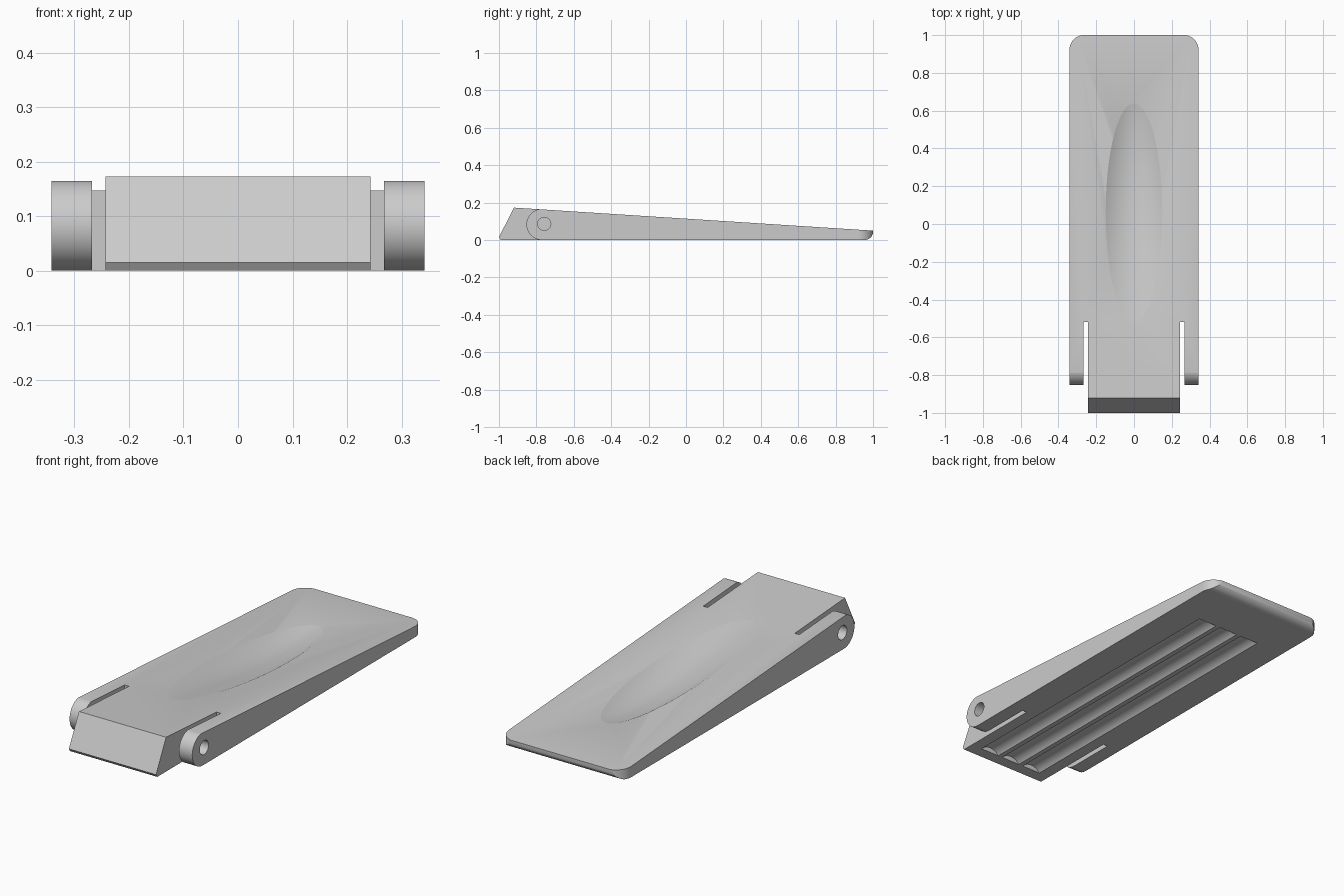
import bpy, bmesh, math
from mathutils import Matrix

cube = bpy.data.objects.get("Cube")
if cube:
    bpy.data.objects.remove(cube, do_unlink=True)

HALF_W = 0.342        # outer half width
TONGUE = 0.243        # half width of the front block
EAR_IN = 0.268        # inner face of the ears
SLOT_X = 0.255        # middle of the slots
SLOPE = (0.173 - 0.05) / 1.92


def top_z(y):
    return 0.173 - (y + 0.92) * SLOPE


def arc(cx, cy, r, start, end, steps=20):
    angles = [math.radians(start + (end - start) * i / steps) for i in range(steps + 1)]
    return [(cx + r * math.cos(a), cy + r * math.sin(a)) for a in angles]


def to_object(name, bm):
    bmesh.ops.recalc_face_normals(bm, faces=bm.faces)
    mesh = bpy.data.meshes.new(name)
    bm.to_mesh(mesh)
    bm.free()
    obj = bpy.data.objects.new(name, mesh)
    bpy.context.collection.objects.link(obj)
    return obj


def prism(name, points, low, high, axis):
    """Extrude an outline: axis x takes (y, z) points, axis z takes (x, y)."""
    bm = bmesh.new()
    place = (lambda a, b: (low, a, b)) if axis == "x" else (lambda a, b: (a, b, low))
    face = bm.faces.new([bm.verts.new(place(a, b)) for a, b in points])
    new = bmesh.ops.extrude_face_region(bm, geom=[face])["geom"]
    move = (high - low, 0, 0) if axis == "x" else (0, 0, high - low)
    bmesh.ops.translate(bm, vec=move, verts=[v for v in new if isinstance(v, bmesh.types.BMVert)])
    return to_object(name, bm)


def rod(name, radius, length, centre, rotation):
    bm = bmesh.new()
    bmesh.ops.create_cone(bm, cap_ends=True, segments=64, radius1=radius, radius2=radius,
                          depth=length, matrix=Matrix.Translation(centre) @ rotation)
    return to_object(name, bm)


def carve(target, tool, operation="DIFFERENCE"):
    tool.hide_render = True
    mod = target.modifiers.new("carve", "BOOLEAN")
    mod.operation, mod.solver, mod.object = operation, "EXACT", tool
    bpy.ops.object.select_all(action="DESELECT")
    bpy.context.view_layer.objects.active = target
    target.select_set(True)
    bpy.ops.object.modifier_apply(modifier=mod.name)
    bpy.data.objects.remove(tool, do_unlink=True)


# Wedge side profile with a rounded lower back edge
side = [(-0.99, 0), (-1, 0.015), (-0.92, 0.173), (1, 0.05)] + arc(0.955, 0.045, 0.045, 0, -90, 12)
lever = prism("wedge_lever", side, -0.5, 0.5, "x")

# Plan outline: front block, slots, ears and rounded back corners
half = [(TONGUE, -1.1), (TONGUE, -0.52), (EAR_IN, -0.52), (EAR_IN, -0.9), (HALF_W, -0.9)]
half += arc(HALF_W - 0.08, 0.921, 0.08, 0, 90)
plan = half + [(-x, y) for x, y in reversed(half)]
carve(lever, prism("plan_outline", plan, -0.2, 0.4, "z"), "INTERSECT")

# Rounded ear ends and pin holes
ear_cut = [(-0.77, 0.3)] + arc(-0.77, 0.083, 0.083, 90, 270, 28)
ear_cut += [(-0.77, -0.1), (-1.1, -0.1), (-1.1, 0.3)]
for s in (-1, 1):
    low, high = sorted((s * SLOT_X, s * 0.4))
    carve(lever, prism("ear_rounding", ear_cut, low, high, "x"))
    carve(lever, rod("pin_hole", 0.035, high - low, ((low + high) / 2, -0.758, 0.086),
                     Matrix.Rotation(math.pi / 2, 4, "Y")))

# Three round grooves along the underside
for x in (-0.13, 0, 0.13):
    carve(lever, rod("groove", 0.0676, 1.64, (x, -0.11, -0.0426),
                     Matrix.Rotation(math.pi / 2, 4, "X")))

# Oval thumb dish in the top, steeper toward the back
bm = bmesh.new()
bmesh.ops.create_uvsphere(bm, u_segments=72, v_segments=36, radius=1)
for v in bm.verts:
    u, w = v.co.x * 1.06, v.co.y * 1.06
    depth = 0.042 * (1 - u * u - w * w) * (1 + 0.5 * w)
    y = 0.06 + 0.58 * w
    v.co = (0.15 * u, y, top_z(y) + (0.1 if v.co.z > 0.001 else -depth))
carve(lever, to_object("thumb_dish", bm))

# Plain grey finish
grey = bpy.data.materials.new("light_grey")
grey.use_nodes = True
colour = (0.6, 0.6, 0.6, 1)
grey.diffuse_color = colour
grey.node_tree.nodes["Principled BSDF"].inputs["Base Color"].default_value = colour
lever.data.materials.clear()
lever.data.materials.append(grey)
bpy.ops.object.shade_smooth_by_angle(angle=math.radians(30))
